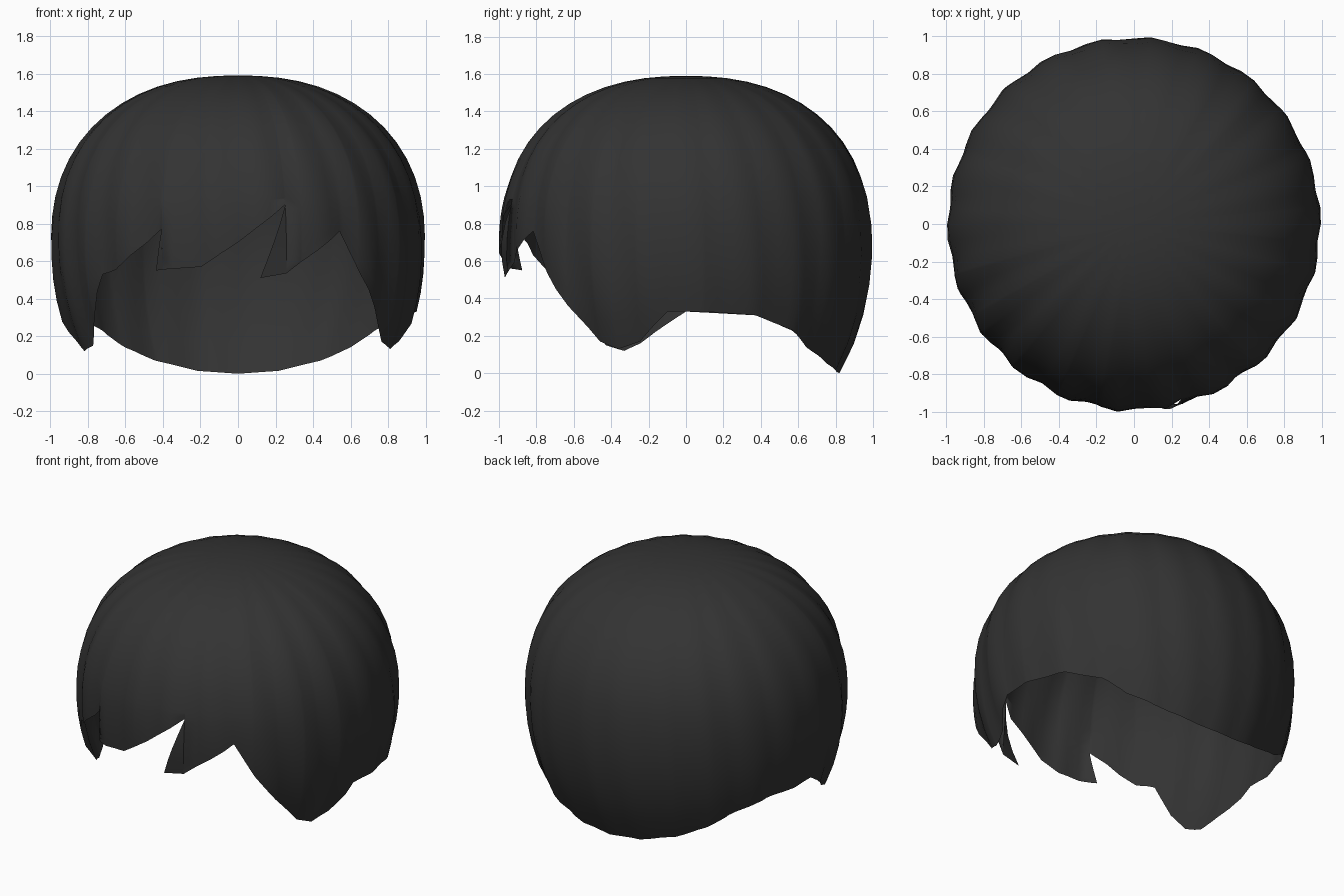
import bpy, bmesh, math

if "Cube" in bpy.data.objects:
    bpy.data.objects.remove(bpy.data.objects["Cube"])

mat = bpy.data.materials.new("charcoal_hair")
mat.diffuse_color = (0.033, 0.033, 0.033, 1)
mat.use_nodes = True
mat.node_tree.nodes["Principled BSDF"].inputs["Base Color"].default_value = mat.diffuse_color

# Hem outline: (angle from the front in degrees, + towards +x; height)
HEM = [(-180, 0), (-165, .015), (-149, .07), (-137, .14), (-128, .23), (-113, .31),
       (-90, .33), (-74, .16), (-68, .12), (-61, .15), (-54, .3), (-47.5, .53),
       (-41, .555), (-24.1, .77), (-24, .555), (-11.5, .57), (0, .7), (15, .9),
       (15.1, .535), (20.5, .6), (33.5, .76), (41, .54), (49, .36), (59, .17),
       (66, .13), (74, .17), (84, .33), (96, .33), (113, .31), (128, .23),
       (137, .14), (149, .07), (165, .015), (180, 0)]
MID, TOP, LOW = 0.68, 0.91, 1.19


def hem(a):
    for (a0, z0), (a1, z1) in zip(HEM, HEM[1:]):
        if a0 <= a <= a1:
            return z0 + (z1 - z0) * (a - a0) / (a1 - a0)


def radius(z):
    if z > MID:
        return max(0, 1 - ((z - MID) / TOP) ** 2.3) ** (1 / 2.3)
    return math.sqrt(1 - ((MID - z) / LOW) ** 2)


def point(a, z, r=None):
    """Point on the head surface, with soft ridges between locks."""
    p = math.radians(a)
    r = radius(z) if r is None else r
    amp = 0.008 + 0.005 * max(0, math.cos(p))
    r *= 0.992 + amp * math.cos(22 * p + 3 * z)
    return (r * math.sin(p), -r * math.cos(p), z)


def finish(name, bm):
    bmesh.ops.recalc_face_normals(bm, faces=bm.faces)
    me = bpy.data.meshes.new(name)
    bm.to_mesh(me)
    bm.free()
    me.materials.append(mat)
    for p in me.polygons:
        p.use_smooth = True
    ob = bpy.data.objects.new(name, me)
    bpy.context.collection.objects.link(ob)
    return ob


# Main hair shell: shared dome rows, then rows that stretch down to the hem
angles = sorted({float(a) for a, _ in HEM[:-1]} | {float(a) for a in range(-180, 180, 5)})
dome = [math.sin(math.radians(77 * i / 12)) for i in range(1, 13)]
dome_z = [MID + TOP * (1 - r ** 2.3) ** (1 / 2.3) for r in dome]
bm = bmesh.new()
crown = bm.verts.new((0, 0, MID + TOP))
cols = []
for a in angles:
    col = [bm.verts.new(point(a, z, r)) for r, z in zip(dome, dome_z)]
    z0, z1 = dome_z[-1], hem(a)
    col += [bm.verts.new(point(a, z0 + (z1 - z0) * i / 6)) for i in range(1, 7)]
    cols.append(col)
for c, d in zip(cols, cols[1:] + cols[:1]):
    bm.faces.new((crown, c[0], d[0]))
    for i in range(len(c) - 1):
        bm.faces.new((c[i], c[i + 1], d[i + 1], d[i]))
finish("hair_shell", bm)


# Fringe tips that hook sideways under the notches
def fringe_tip(name, root, tip, base, n=4):
    bm = bmesh.new()
    rows = []
    for i in range(n + 1):
        t = i / n
        edge = [root[k] + (tip[k] - root[k]) * t for k in (0, 1)]
        inner = [root[k] + (base[k] - root[k]) * t for k in (0, 1)]
        rows.append([bm.verts.new(point(*inner)), bm.verts.new(point(*edge))])
    for p, q in zip(rows, rows[1:]):
        bm.faces.new((p[0], q[0], q[1], p[1]))
    bmesh.ops.remove_doubles(bm, verts=bm.verts, dist=1e-5)
    finish(name, bm)


fringe_tip("fringe_tip_right", (15.1, .9), (7, .51), (15.1, .535))
fringe_tip("fringe_tip_left", (-24, .77), (-26.5, .55), (-24, .555))
